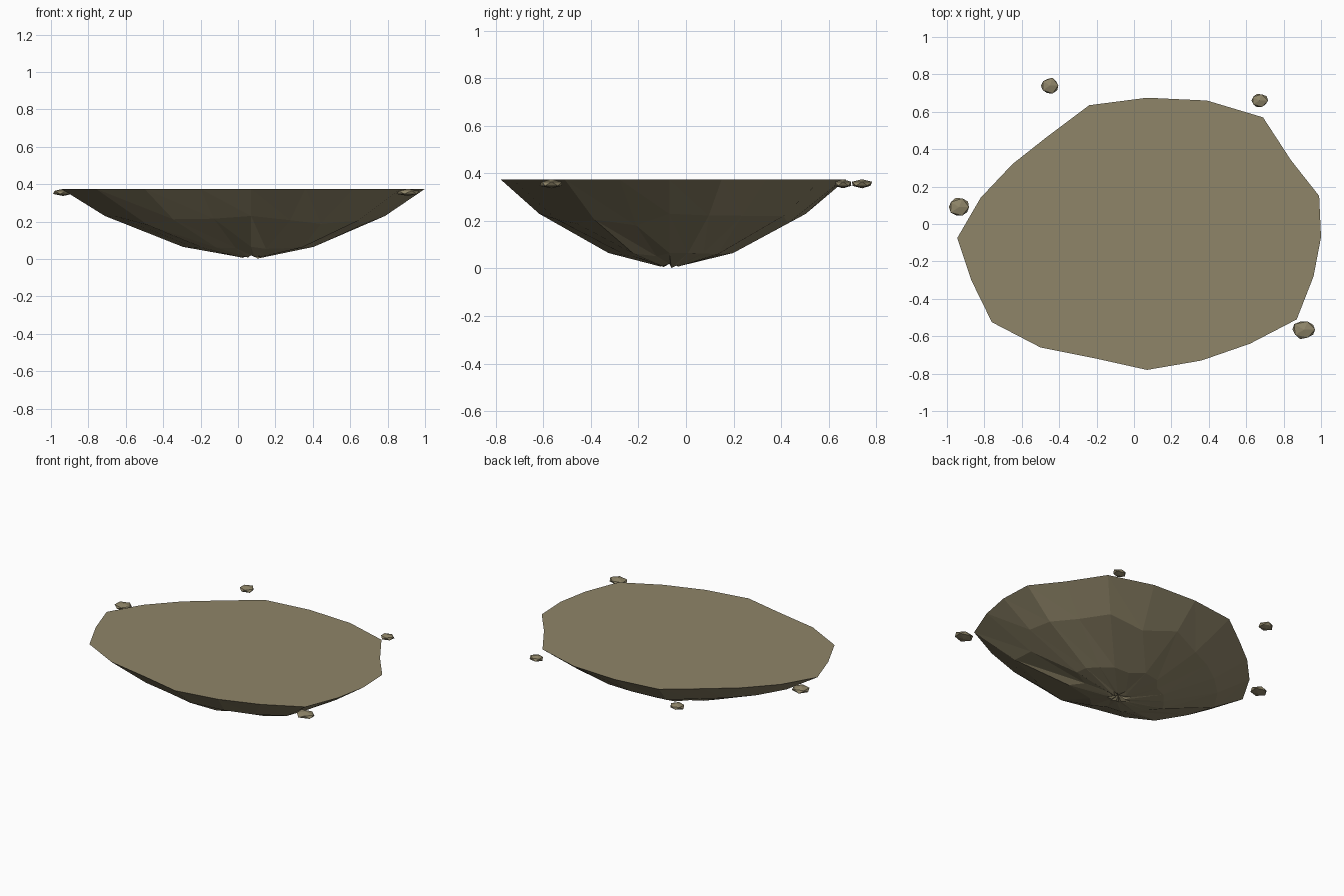
import bpy, bmesh, random
from mathutils import Vector

if "Cube" in bpy.data.objects:
    bpy.data.objects.remove(bpy.data.objects["Cube"])

random.seed(4)
stone = bpy.data.materials.new("sandy stone")
stone.diffuse_color = (0.275, 0.235, 0.14, 1)
stone.use_nodes = True
stone.node_tree.nodes["Principled BSDF"].inputs["Base Color"].default_value = stone.diffuse_color


def finish(name, bm):
    bmesh.ops.recalc_face_normals(bm, faces=bm.faces)
    mesh = bpy.data.meshes.new(name)
    bm.to_mesh(mesh)
    bm.free()
    mesh.materials.append(stone)
    obj = bpy.data.objects.new(name, mesh)
    bpy.context.collection.objects.link(obj)
    return obj


# Floating slab: irregular rim, tapering in jagged rings to a pinched tip
TOP = 0.375
CX, CY = 0.07, -0.07
RIM = [(0.99, 0.15), (0.84, 0.34), (0.69, 0.57), (0.39, 0.66), (0.07, 0.675),
       (-0.24, 0.635), (-0.46, 0.47), (-0.65, 0.32), (-0.82, 0.14), (-0.945, -0.075),
       (-0.87, -0.30), (-0.76, -0.525), (-0.50, -0.66), (-0.20, -0.72), (0.07, -0.78),
       (0.36, -0.73), (0.62, -0.64), (0.87, -0.51), (0.96, -0.28), (1.0, -0.07)]
N = len(RIM)
CARDINAL = (4, 9, 14, 19)


def ring(bm, low, high, z_low, z_high):
    verts = []
    for i, (x, y) in enumerate(RIM):
        t = 1.0 if i in CARDINAL else random.random() ** 0.7
        s = low + (high - low) * t
        verts.append(bm.verts.new((CX + (x - CX) * s, CY + (y - CY) * s,
                                   z_low + (z_high - z_low) * t)))
    return verts


bm = bmesh.new()
rings = [ring(bm, 1, 1, TOP, TOP),
         ring(bm, 0.64, 0.77, 0.17, 0.23),
         ring(bm, 0.24, 0.36, 0.05, 0.065),
         ring(bm, 0.03, 0.10, 0.0, 0.02)]
bm.faces.new(rings[0])
for a, b in zip(rings, rings[1:]):
    for i in range(N):
        j = (i + 1) % N
        bm.faces.new((a[i], a[j], b[j]))
        bm.faces.new((a[i], b[j], b[i]))
tip = bm.verts.new((CX, CY, 0.025))
for i in range(N):
    bm.faces.new((rings[-1][i], rings[-1][(i + 1) % N], tip))
finish("island_slab", bm)

# Small flattened rocks drifting around the rim
ROCKS = [(-0.935, 0.09, 0.065, 0.056), (-0.45, 0.74, 0.05, 0.046),
         (0.67, 0.66, 0.05, 0.042), (0.91, -0.565, 0.072, 0.055)]
for k, (x, y, rx, ry) in enumerate(ROCKS):
    bm = bmesh.new()
    bmesh.ops.create_icosphere(bm, subdivisions=1, radius=1)
    for v in bm.verts:
        d = random.uniform(0.9, 1.08)
        v.co = Vector((x + v.co.x * rx * d, y + v.co.y * ry * d, 0.356 + v.co.z * 0.019))
    finish(f"rim_rock_{k + 1}", bm)
